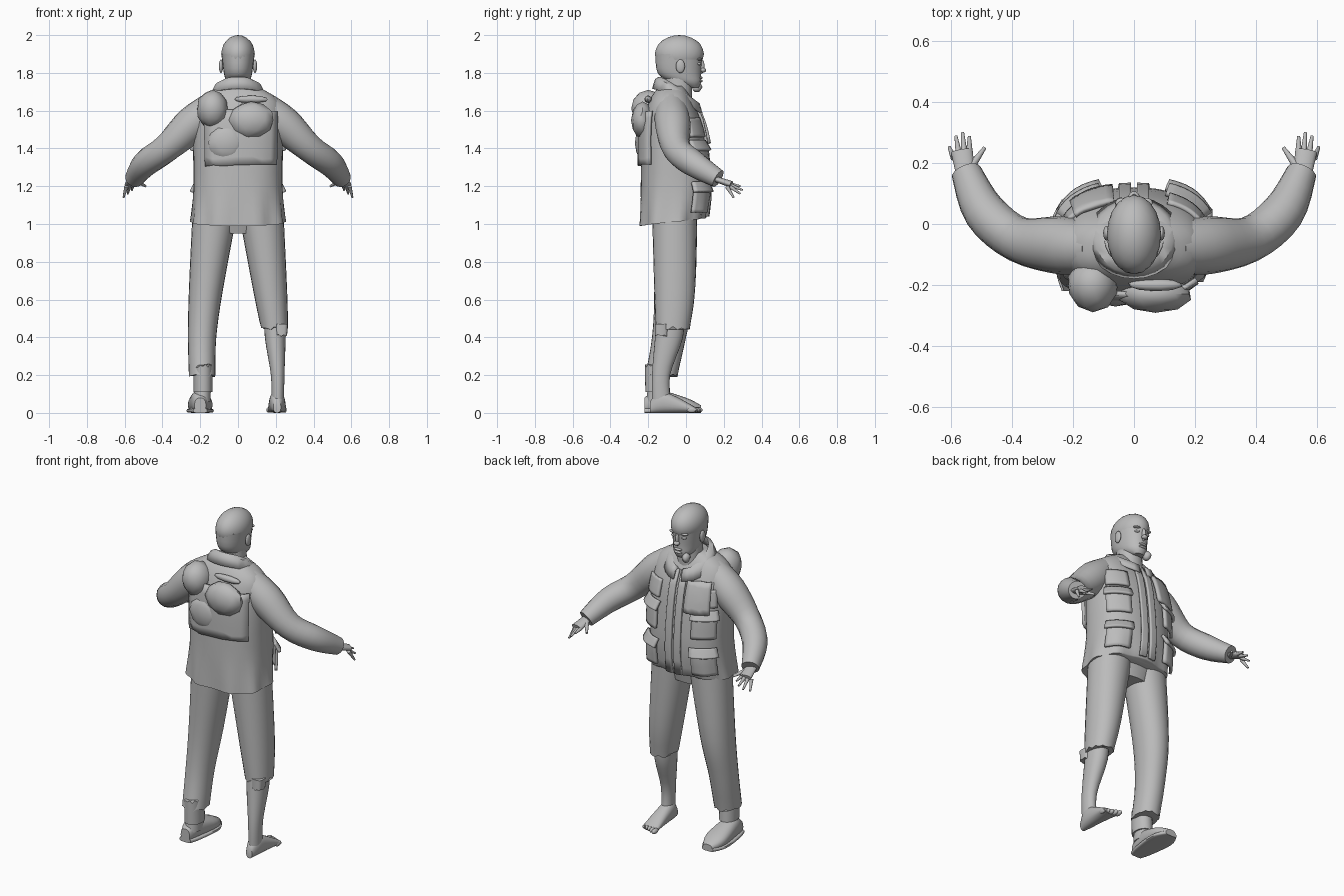
import bpy, bmesh, math, random
from mathutils import Vector, Matrix

default_cube = bpy.data.objects.get("Cube")
if default_cube:
    bpy.data.objects.remove(default_cube)
random.seed(4)

shade = 0.5
colour = (shade, shade, shade, 1)
grey = bpy.data.materials.new("plain grey")
grey.use_nodes = True
grey.diffuse_color = colour
grey.node_tree.nodes["Principled BSDF"].inputs["Base Color"].default_value = colour
sides = (("left", 1), ("right", -1))


def finish(name, bm, thickness=0):
    bmesh.ops.recalc_face_normals(bm, faces=bm.faces)
    mesh = bpy.data.meshes.new(name)
    bm.to_mesh(mesh)
    bm.free()
    mesh.materials.append(grey)
    part = bpy.data.objects.new(name, mesh)
    bpy.context.collection.objects.link(part)
    if thickness:
        solid = part.modifiers.new("thickness", "SOLIDIFY")
        solid.thickness = thickness
        solid.offset = 0
    bpy.ops.object.select_all(action="DESELECT")
    part.select_set(True)
    bpy.context.view_layer.objects.active = part
    bpy.ops.object.shade_smooth_by_angle(angle=math.radians(45))


def smooth(keys, steps=4):
    """Spline through a few keys of any number of values."""
    keys = [Vector(key) for key in keys]
    result = []
    for i, (start, end) in enumerate(zip(keys, keys[1:])):
        leave = (end - keys[max(i - 1, 0)]) / 2
        arrive = (keys[min(i + 2, len(keys) - 1)] - start) / 2
        for step in range(steps):
            t = step / steps
            ease = t * t * (3 - 2 * t)
            result.append(start + (end - start) * ease
                          + leave * (t * (1 - t) ** 2) - arrive * (t * t * (1 - t)))
    return result + [keys[-1]]


def skin(name, rows, closed=True, thickness=0):
    """Bridge equal rows of points into one surface."""
    bm = bmesh.new()
    grid = [[bm.verts.new(point) for point in row] for row in rows]
    count = len(grid[0])
    for low, high in zip(grid, grid[1:]):
        for i in range(count if closed else count - 1):
            j = (i + 1) % count
            bm.faces.new((low[i], low[j], high[j], high[i]))
    if closed:
        bm.faces.new(grid[0])
        bm.faces.new(grid[-1])
    finish(name, bm, thickness)


def power(value, exponent):
    return math.copysign(abs(value) ** exponent, value)


def oval(centre, across, along, count=24, square=1):
    turns = [math.tau * i / count for i in range(count)]
    return [Vector(centre) + Vector(across) * power(math.sin(t), square)
            + Vector(along) * power(math.cos(t), square) for t in turns]


def stack(name, keys, square=0.95, ragged=0):
    """Level rings from keys of (z, x, y, half width, half depth)."""
    rows = [oval((x, y, z), (wide, 0, 0), (0, deep, 0), square=square)
            for z, x, y, wide, deep in smooth(keys)]
    for point in rows[-1]:
        point.z += random.uniform(-ragged, ragged)
    skin(name, rows)


def limb(name, keys, side=1, flat=1, steps=4):
    """Round tube through keys of (x, y, z, radius), flipped for the right side."""
    path = smooth([(side * x, y, z, radius) for x, y, z, radius in keys], steps)
    rows = []
    for i, key in enumerate(path):
        ahead = path[min(i + 1, len(path) - 1)].to_3d() - path[max(i - 1, 0)].to_3d()
        across = ahead.cross((0, 0, 1)).normalized()
        upward = across.cross(ahead.normalized())
        rows.append(oval(key.to_3d(), across * key[3], upward * key[3] * flat, 16))
    skin(name, rows)


def blob(name, centre, size, rough=0):
    bm = bmesh.new()
    bmesh.ops.create_icosphere(bm, subdivisions=3 if not rough else 2, radius=1)
    for vert in bm.verts:
        vert.co *= 1 + random.uniform(-rough, rough)
    bm.transform(Matrix.Translation(centre) @ Matrix.Diagonal((*size, 1)))
    finish(name, bm)


# Jacket body from keys of (z, half width, centre y, half depth)
coat = smooth([(1, .25, -.075, .17), (1.2, .235, -.06, .18), (1.5, .235, -.07, .16),
               (1.65, .215, -.08, .115), (1.73, .1, -.075, .065)])


def coat_point(turn, z, out=0):
    """Point on the jacket; turn zero is the chest, positive is the left."""
    index = max(i for i in range(len(coat) - 1) if i == 0 or coat[i].x <= z)
    low, high = coat[index], coat[index + 1]
    key = low + (high - low) * ((z - low.x) / (high.x - low.x))
    fold = out + max(0, 1.2 - z) * math.cos(9 * turn) / 25
    return Vector(((key[1] + fold) * power(math.sin(turn), .82),
                   key[2] + (key[3] + fold) * power(math.cos(turn), .82), z))


turns = [math.tau * i / 48 for i in range(48)]
rows = [[coat_point(turn, key.x) for turn in turns] for key in coat]
for point, turn in zip(rows[0], turns):
    point.z += math.cos(turn) / 50 + .01
skin("jacket_body", rows)


def patch(name, start, end, bottom, top, out, top_out, ragged=0):
    """Cloth plate that follows the jacket."""
    parts = [i / 7 for i in range(8)]
    skin(name, [[coat_point(start + (end - start) * across,
                            bottom + (top - bottom) * up + random.uniform(-ragged, ragged),
                            out + (top_out - out) * up)
                 for across in parts] for up in parts], closed=False, thickness=.016)


# Placket, pockets and flaps
for word, side in sides:
    inner, outer = side * .4, side * 1.1
    patch(word + "_placket", side * .02, side * .14, 1.04, 1.64, .008, .008)
    patch(word + "_yoke", inner, outer, 1.46, 1.56, .012, .004)
    for level, bottom in (("lower", 1.06), ("chest", 1.28)):
        edge = bottom + .11
        patch(f"{word}_{level}_pocket", inner, outer, bottom, edge + .02, .018, .018)
        patch(f"{word}_{level}_flap", inner * .9, outer * 1.04, edge, edge + .05, .034, .008)
patch("torn_chest_piece", -.85, -.2, 1.43, 1.6, .026, .015, ragged=.008)

# Pack on the back
patch("pack_panel", math.pi - .9, math.pi + .7, 1.31, 1.6, .012, .02, ragged=.008)
blob("pack_large_bulge", (.07, -.23, 1.55), (.12, .06, .1), rough=.04)
blob("pack_shoulder_bulge", (-.135, -.2, 1.61), (.085, .09, .1), rough=.04)
blob("pack_low_bulge", (-.06, -.23, 1.43), (.1, .04, .1), rough=.04)
blob("pack_top_roll", (.07, -.2, 1.66), (.09, .02, .02), rough=.04)

# Folded collar, open at the throat
rows = []
for drop, grow in ((.05, 0), (0, 0), (.01, .025), (.06, .05)):
    row = []
    for i in range(25):
        turn = .18 + (math.tau - .36) * i / 24
        slope = ((1 + math.cos(turn)) / 2) ** 1.3
        radius = .1 + grow
        row.append((radius * math.sin(turn), (radius - grow * .4) * math.cos(turn) - .045,
                    1.775 - drop - slope * .13))
    rows.append(row)
skin("collar", rows, closed=False, thickness=.01)

# Neck and head
stack("neck", [(1.62, 0, -.04, .075, .07), (1.8, 0, -.04, .065, .075)])
blob("cranium", (0, -.035, 1.9), (.089, .13, .1))
stack("face", [(1.72, 0, .045, .03, .02), (1.75, 0, 0, .06, .08),
               (1.8, 0, -.035, .075, .115), (1.9, 0, -.037, .088, .125)])
blob("nose_bridge", (0, .08, 1.835), (.011, .018, .04))
blob("nose_tip", (0, .09, 1.815), (.018, .017, .013))
blob("mouthpiece", (-.042, .06, 1.725), (.022, .026, .03), rough=.12)
for lip, height in (("upper_lip", 1.774), ("lower_lip", 1.757)):
    blob(lip, (0, .076, height), (.026, .012, .008))
for word, side in sides:
    blob(word + "_ear", (side * .09, -.03, 1.835), (.011, .024, .036))
    blob(word + "_eye", (side * .034, .068, 1.848), (.016, .012, .008))
    blob(word + "_brow", (side * .036, .07, 1.872), (.025, .016, .007))

# Sleeves and hands
for word, side in sides:
    limb(word + "_sleeve", [(.12, -.08, 1.63, .08), (.24, -.07, 1.53, .095), (.38, -.05, 1.4, .075),
                            (.49, .04, 1.32, .07), (.55, .17, 1.24, .05)], side)
    limb(word + "_palm", [(.55, .15, 1.24, .03), (.565, .24, 1.21, .036)], side, flat=.5)
    limb(word + "_thumb", [(.54, .18, 1.23, .015), (.49, .25, 1.2, .006)], side)
    for i, finger in enumerate(("index", "middle", "ring", "little")):
        knuckle = Vector((.54 + i * .017, .235 - i * i * .002, 1.21 - i * .004, .011))
        tip = Vector((.54 + i * .022, .3 - (i - 1) ** 2 * .012, 1.2 - i * .02, .005))
        limb(f"{word}_{finger}_finger", [knuckle, tip], side)

# Trousers, one leg torn off at the knee
stack("trouser_seat", [(1.1, 0, -.06, .22, .12), (.95, 0, -.05, .13, .08)])
for word, side, hem in (("left", 1, [(.45, .193, -.07, .072, .09)]),
                        ("right", -1, [(.4, -.19, -.09, .075, .09), (.2, -.19, -.13, .07, .085)])):
    thigh = [(1.08, side * .12, -.06, .12, .12), (.65, side * .17, -.06, .09, .108)]
    stack(word + "_trouser_leg", thigh + hem, ragged=.01)
stack("torn_knee_patch", [(.47, .23, -.13, .034, .034), (.41, .228, -.13, .032, .034)], square=.6, ragged=.006)
stack("left_calf", [(.55, .195, -.08, .055, .07), (.4, .197, -.09, .055, .074),
                    (.2, .21, -.132, .036, .048), (.05, .21, -.13, .033, .05)])
stack("right_ankle", [(.26, -.185, -.14, .043, .05), (.06, -.19, -.15, .045, .06)])
stack("right_sock", [(.11, -.185, -.15, .05, .065), (.25, -.185, -.155, .05, .063)], ragged=.01)


def foot(name, x, keys, square=.85):
    """Upright rings along the foot from keys of (y, half width, height)."""
    skin(name, [oval((x, y, tall / 2), (wide, 0, 0), (0, 0, tall / 2), square=square)
                for y, wide, tall in smooth(keys)])


# Bare foot with toes, and shoe with a sole
foot("left_foot", .207, [(-.19, .02, .06), (-.14, .038, .115), (-.05, .045, .085), (.05, .05, .03)])
for i, toe in enumerate(("big", "second", "third", "fourth", "little")):
    blob(toe + "_toe", (.164 + i * .021, .062 - i * .008, .016), (.014 - i * .001, .026, .015))
shoe = [(-.22, .03, .08), (-.15, .05, .12), (0, .065, .08), (.08, .03, .04)]
foot("shoe", -.2, shoe)
foot("shoe_sole", -.2, [(y, wide + .007, .024) for y, wide, tall in shoe], square=.5)
